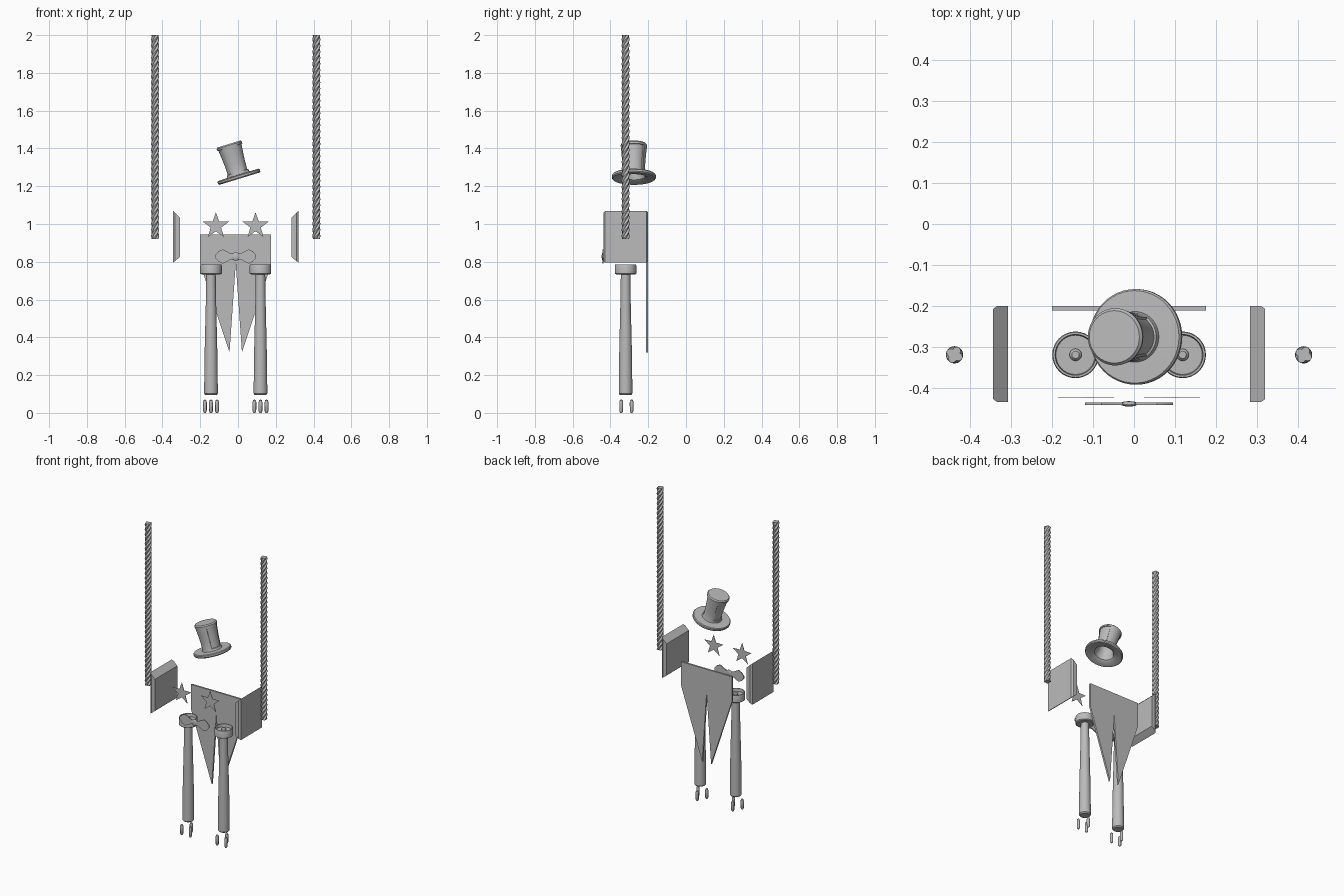
import bpy, bmesh
from math import sin, cos, pi, radians
from mathutils import Matrix

cube = bpy.data.objects.get("Cube")
if cube:
    bpy.data.objects.remove(cube, do_unlink=True)

grey = bpy.data.materials.new("plain_grey")
grey.use_nodes = True
colour = (0.5, 0.5, 0.5, 1)
grey.diffuse_color = colour
grey.node_tree.nodes["Principled BSDF"].inputs["Base Color"].default_value = colour

MID = -0.012   # plane of symmetry
LEG_Y = -0.32
made = []


def finish(name, bm, loc=(0, 0, 0)):
    bmesh.ops.recalc_face_normals(bm, faces=bm.faces)
    mesh = bpy.data.meshes.new(name)
    bm.to_mesh(mesh)
    bm.free()
    mesh.materials.append(grey)
    obj = bpy.data.objects.new(name, mesh)
    obj.location = loc
    bpy.context.collection.objects.link(obj)
    made.append(obj)
    return obj


def loft(rings):
    """Skin a stack of rings and cap both ends."""
    bm = bmesh.new()
    rows = [[bm.verts.new(p) for p in ring] for ring in rings]
    n = len(rows[0])
    for a, b in zip(rows, rows[1:]):
        for i in range(n):
            j = (i + 1) % n
            bm.faces.new((a[i], a[j], b[j], b[i]))
    bm.faces.new(rows[0])
    bm.faces.new(rows[-1])
    return bm


def lathe(profile, sides=32):
    return loft([[(r * cos(2 * pi * i / sides), r * sin(2 * pi * i / sides), z)
                  for i in range(sides)] for r, z in profile])


def plate(outline, depth):
    """Upright slab from an x-z outline."""
    return loft([[(x, y, z) for x, z in outline] for y in (-depth / 2, depth / 2)])


# Ropes: a lobed section twisted upward
def rope():
    rings = []
    for k in range(161):
        z, twist = 1.08 * k / 160, 2 * pi * 8.3 * k / 160
        ring = []
        for i in range(24):
            a = 2 * pi * i / 24
            r = 0.014 + 0.007 * abs(sin(2 * a))
            ring.append((r * cos(a + twist), r * sin(a + twist), z))
        rings.append(ring)
    return loft(rings)


def star(radius):
    pts = []
    for i in range(10):
        r = radius if i % 2 == 0 else radius * 0.4
        pts.append((r * sin(pi * i / 5), r * cos(pi * i / 5)))
    return plate(pts, 0.002)


# Side pad: bevelled towards the body
def pad(side):
    def rect(x, y, low, high):
        return [(side * x, -y, low), (side * x, y, low), (side * x, y, high), (side * x, -y, high)]
    return loft([rect(0.333, 0.11, 0.795, 1.07), rect(0.322, 0.118, 0.803, 1.06),
                 rect(0.296, 0.118, 0.825, 1.035)])


for side, label in ((-1, "right"), (1, "left")):
    finish(f"{label}_rope", rope(), (MID + side * 0.427, LEG_Y, 0.92))
    finish(f"{label}_star", star(0.072), (MID + side * 0.105, -0.425, 0.99))
    finish(f"{label}_side_pad", pad(side), (MID, -0.318, 0))

    # Leg, hip cup and toes
    x = MID + side * 0.131
    finish(f"{label}_leg", lathe([(0.03, 0.095), (0.036, 0.102), (0.036, 0.14), (0.033, 0.35),
                                  (0.027, 0.6), (0.025, 0.74)]), (x, LEG_Y, 0))
    finish(f"{label}_hip_cup", lathe([(0.05, 0.733), (0.057, 0.738), (0.057, 0.78), (0.055, 0.785),
                                      (0.05, 0.785), (0.048, 0.765)]), (x, LEG_Y, 0))
    finish(f"{label}_hip_peg", lathe([(0.015, 0.76), (0.015, 0.775), (0.009, 0.783)], 16), (x, LEG_Y, 0))
    for i, (dx, y) in enumerate(((-0.032, -0.343), (0, -0.288), (0.032, -0.343))):
        finish(f"{label}_toe_{i + 1}", lathe([(0.005, 0), (0.0095, 0.008), (0.01, 0.055),
                                              (0.008, 0.066), (0.003, 0.07)], 12), (x + dx, y, 0))

# Coat tail with two points
half = [(0.188, 0.945), (0.188, 0.785), (0.033, 0.32)]
tail = half + [(0, 0.79)] + [(-x, z) for x, z in reversed(half)]
# split down the middle so that both halves are simple shapes
for side, label in ((-1, "right"), (1, "left")):
    outline = [(side * x, z) for x, z in half] + [(0, 0.79), (0, 0.945)]
    finish(f"{label}_coat_tail", plate(outline, 0.012), (MID, -0.206, 0))

# Bow tie: two lobes and a knot
lobe = [(0.01, 0.012), (0.035, 0.02), (0.068, 0.038), (0.09, 0.028), (0.108, 0.008)]
for side, label in ((-1, "right"), (1, "left")):
    outline = [(side * x, z) for x, z in lobe] + [(side * x, -z) for x, z in reversed(lobe)]
    finish(f"{label}_bow_lobe", plate(outline, 0.006), (MID, -0.44, 0.828))
bm = bmesh.new()
bmesh.ops.create_uvsphere(bm, u_segments=20, v_segments=12, radius=0.022)
bmesh.ops.scale(bm, vec=(1, 0.3, 1), verts=bm.verts)
finish("bow_knot", bm, (MID, -0.44, 0.828))

# Top hat: hollow, flared, with sunken side panels
bm = lathe([(0.05, 0.165), (0.046, 0.05), (0.06, 0.012), (0.075, 0.002), (0.112, 0), (0.117, 0.006),
            (0.117, 0.016), (0.113, 0.021), (0.062, 0.022), (0.059, 0.035), (0.06, 0.08),
            (0.064, 0.13), (0.069, 0.175), (0.07, 0.185), (0.064, 0.192)], 48)
panels = []
for f in bm.faces:
    c = f.calc_center_median()
    radial = (c.x ** 2 + c.y ** 2) ** 0.5
    if 0.035 < c.z < 0.175 and radial > 0.055 and abs(c.x) / radial > 0.62:
        panels.append(f)
bmesh.ops.recalc_face_normals(bm, faces=bm.faces)
bmesh.ops.inset_region(bm, faces=panels, thickness=0.002, depth=-0.005)
bmesh.ops.rotate(bm, matrix=Matrix.Rotation(radians(-17), 3, 'Y'), verts=bm.verts)
finish("top_hat", bm, (0.008, -0.276, 1.24))

# Smooth shading with sharp edges kept
bpy.ops.object.select_all(action='DESELECT')
for obj in made:
    obj.select_set(True)
bpy.context.view_layer.objects.active = made[0]
bpy.ops.object.shade_smooth_by_angle(angle=radians(35))
